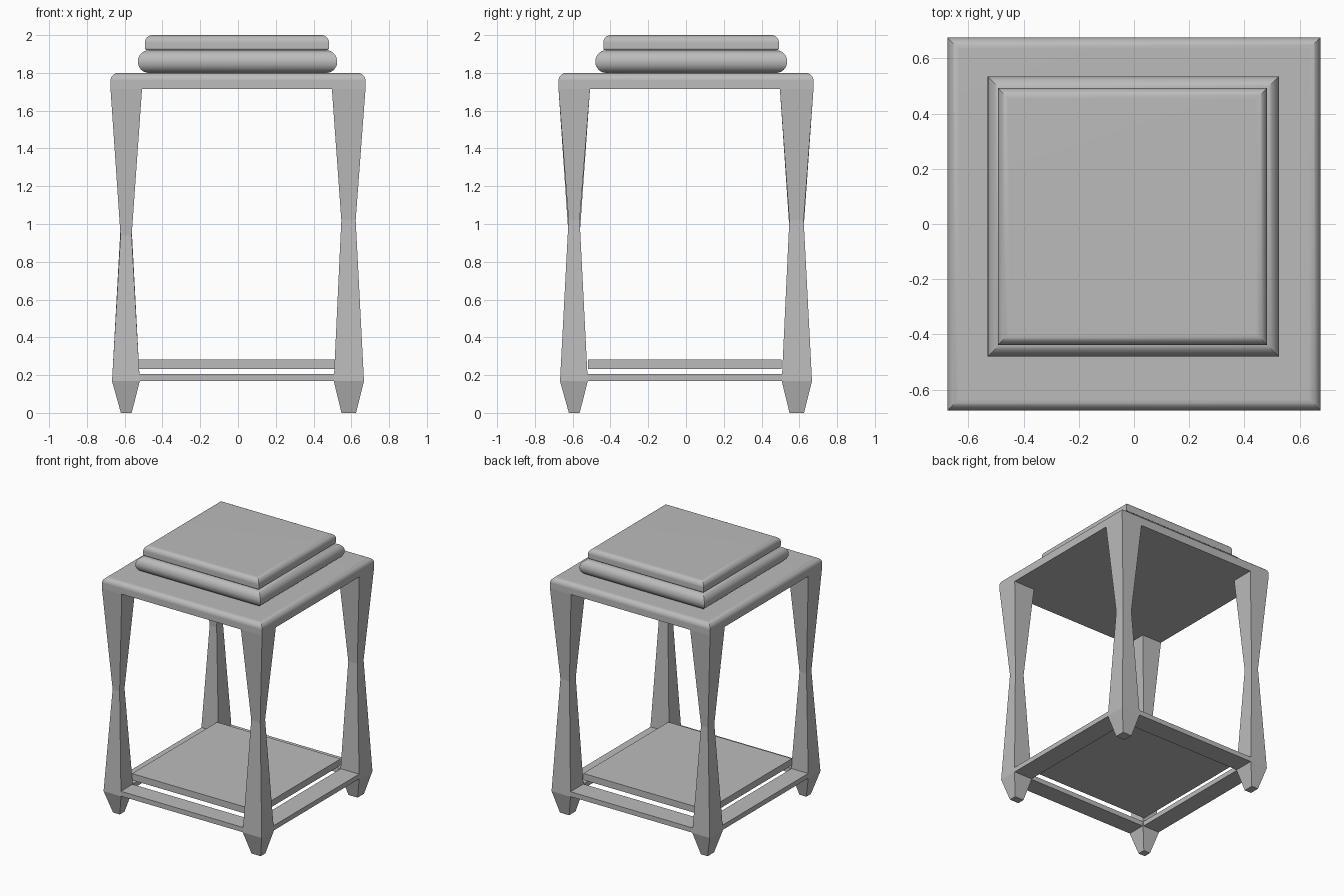
import bpy, bmesh, math

cube = bpy.data.objects.get("Cube")
if cube:
    bpy.data.objects.remove(cube, do_unlink=True)

grey = bpy.data.materials.new("plain grey")
grey.use_nodes = True
COLOUR = (0.5, 0.5, 0.5, 1)
grey.diffuse_color = COLOUR
grey.node_tree.nodes["Principled BSDF"].inputs["Base Color"].default_value = COLOUR


def loft(name, rings, smooth=False):
    """Closed solid through stacked rectangles (x0, x1, y0, y1, z), lowest first."""
    bm = bmesh.new()
    loops = [[bm.verts.new(p) for p in ((a, c, z), (b, c, z), (b, d, z), (a, d, z))]
             for a, b, c, d, z in rings]
    bm.faces.new(loops[0][::-1])
    bm.faces.new(loops[-1])
    for low, high in zip(loops, loops[1:]):
        for i in range(4):
            j = (i + 1) % 4
            bm.faces.new((low[i], low[j], high[j], high[i]))
    bmesh.ops.recalc_face_normals(bm, faces=bm.faces)
    mesh = bpy.data.meshes.new(name)
    bm.to_mesh(mesh)
    bm.free()
    mesh.materials.append(grey)
    obj = bpy.data.objects.new(name, mesh)
    bpy.context.collection.objects.link(obj)
    if smooth:
        bpy.ops.object.select_all(action='DESELECT')
        obj.select_set(True)
        bpy.context.view_layer.objects.active = obj
        bpy.ops.object.shade_smooth_by_angle(angle=math.radians(30))
        mod = obj.modifiers.new("flat tops", 'WEIGHTED_NORMAL')
        mod.keep_sharp = True
    return obj


def box(name, x0, x1, y0, y1, z0, z1):
    return loft(name, [(x0, x1, y0, y1, z) for z in (z0, z1)])


def rounded_slab(name, x0, x1, y0, y1, z0, z1, top, bottom=0, steps=8):
    """Square slab with mitred corners and rounded upper and lower edges."""
    profile = []
    if bottom:
        for i in range(steps + 1):
            a = math.pi / 2 * i / steps
            profile.append((bottom * (1 - math.sin(a)), z0 + bottom * (1 - math.cos(a))))
    else:
        profile.append((0, z0))
    for i in range(steps + 1):
        a = math.pi / 2 * i / steps
        profile.append((top * (1 - math.cos(a)), z1 - top * (1 - math.sin(a))))
    return loft(name, [(x0 + s, x1 - s, y0 + s, y1 - s, z) for s, z in profile], smooth=True)


# Table top and the stepped seat above it
rounded_slab("table_top", -0.675, 0.675, -0.675, 0.675, 1.715, 1.8, 0.042)
rounded_slab("lower_cushion", -0.53, 0.525, -0.48, 0.535, 1.8, 1.92, 0.058, 0.058)
rounded_slab("upper_cushion", -0.493, 0.482, -0.438, 0.492, 1.92, 2.0, 0.04, 0.012)

# Pinched legs: (outer, inner) distances at the foot, ankle, waist and top
SLIM = [(0.62, 0.563), (0.667, 0.52), (0.622, 0.563), (0.675, 0.508)]
WIDE = [(0.625, 0.548), (0.667, 0.507), (0.623, 0.547), (0.675, 0.497)]


def leg(name, sx, sy, waist):
    rings = []
    x_sizes = WIDE if sx > 0 else SLIM
    y_sizes = WIDE if sy > 0 else SLIM
    for xs, ys, z in zip(x_sizes, y_sizes, (0, 0.168, waist, 1.715)):
        rings.append((*sorted(sx * v for v in xs), *sorted(sy * v for v in ys), z))
    loft(name, rings)


leg("front_right_leg", -1, -1, 0.94)
leg("front_left_leg", 1, -1, 1.02)
leg("back_right_leg", -1, 1, 0.98)
leg("back_left_leg", 1, 1, 1.02)

# Low rails joining the legs, and the shelf held just above them
IN_NEG, IN_POS, OUT = -0.525, 0.51, 0.665
box("front_rail", IN_NEG, IN_POS, -OUT, IN_NEG, 0.168, 0.205)
box("back_rail", IN_NEG, IN_POS, IN_POS, OUT, 0.168, 0.205)
box("right_rail", -OUT, IN_NEG, IN_NEG, IN_POS, 0.168, 0.205)
box("left_rail", IN_POS, OUT, IN_NEG, IN_POS, 0.168, 0.205)
box("shelf", -0.53, 0.513, -0.52, 0.505, 0.233, 0.283)
